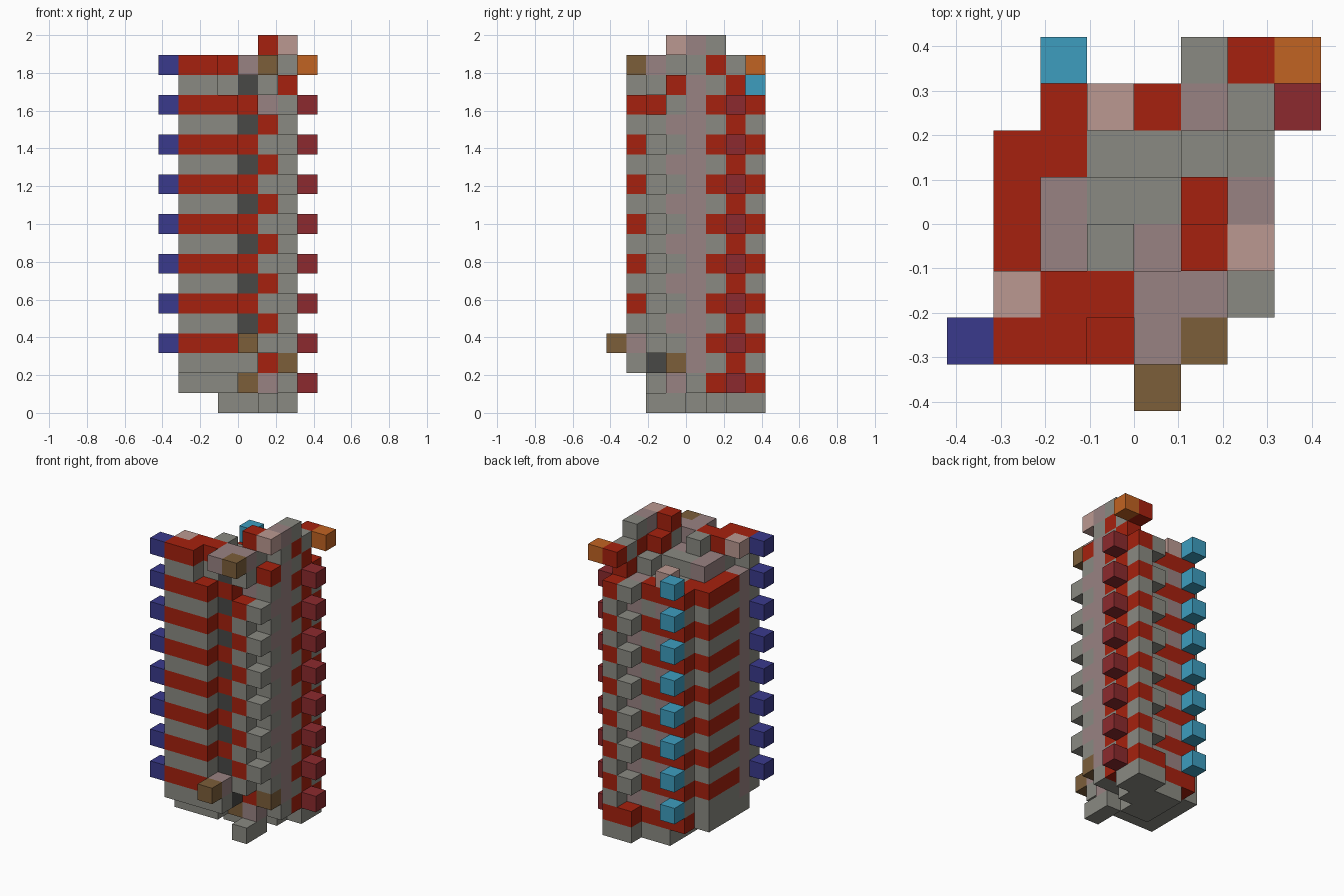
import bpy
import bmesh
from mathutils import Vector

if "Cube" in bpy.data.objects:
    bpy.data.objects.remove(bpy.data.objects["Cube"], do_unlink=True)

CELL = 2 / 19
HEX = {
    "gray": "8A8A82", "red": "A6210E", "mauve": "998282", "pink": "BB9991",
    "charcoal": "484846", "brown": "7C5E3A", "blue": "3A3A8C",
    "cyan": "3D9DBF", "orange": "C16322", "maroon": "8C2A2E",
}


def linear(code):
    vals = [int(code[n:n + 2], 16) / 255 for n in (0, 2, 4)]
    return [v / 12.92 if v < 0.04 else ((v + 0.055) / 1.055) ** 2.4 for v in vals] + [1]


MATS = {}
for label, code in HEX.items():
    mat = bpy.data.materials.new(label)
    mat.use_nodes = True
    mat.diffuse_color = linear(code)
    bsdf = mat.node_tree.nodes["Principled BSDF"]
    bsdf.inputs["Base Color"].default_value = linear(code)
    bsdf.inputs["Roughness"].default_value = 0.9
    MATS[label] = mat

grid = {}   # cell -> (part, colour)


def put(part, colour, *cells):
    for cell in cells:
        grid[cell] = (part, colour)


def column(part, i, j, low, high, odd, even, step=1):
    for k in range(low, high + 1, step):
        put(part, odd if k % 2 else even, (i, j, k))


# inner core
for i in (2, 3, 4):
    for j in (3, 4, 5):
        if i == 2 and j == 5:
            continue
        top = 15 if j == 5 else 16
        colour = "mauve" if i == 2 or (i, j) == (4, 3) else "gray"
        column("core", i, j, 1, top, colour, colour)
for j in (3, 4, 5):
    column("core", 5, j, 1, 17 if j < 5 else 16, "gray", "gray")
put("core", "mauve", (5, 3, 15), (5, 3, 1))
put("core", "red", (5, 4, 17), (5, 3, 2))
put("core", "brown", (4, 3, 1))

# striped front wall
for i in (1, 2, 3):
    column("front_wall", i, 1, 2, 15 if i == 3 else 17, "red", "gray")
    if i > 1:
        column("front_wall", i, 2, 2, 17, "red", "gray")
    put("front_wall", "gray", (i, 2, 1))
column("front_wall", 4, 2, 2, 16, "red", "charcoal")

# striped side wall
column("side_wall", 1, 2, 2, 15, "mauve", "mauve")
for j in (3, 4, 5):
    column("side_wall", 1, j, 2, 15, "red", "gray")
    put("side_wall", "gray", (1, j, 1))
column("side_wall", 2, 5, 1, 15, "red", "gray")

# striped back wall
column("back_wall", 2, 6, 1, 15, "red", "gray")
column("back_wall", 3, 6, 1, 15, "red", "mauve")
column("back_wall", 4, 6, 1, 15, "red", "gray")
column("back_wall", 5, 6, 1, 15, "mauve", "mauve")

# wall on the model's left
column("left_wall", 6, 3, 3, 15, "gray", "mauve")
column("left_wall", 6, 4, 1, 16, "mauve", "mauve")
put("left_wall", "gray", (6, 4, 1), (6, 4, 17))
column("left_wall", 6, 5, 1, 17, "red", "gray")
column("left_wall", 6, 6, 1, 16, "red", "red")
put("left_wall", "gray", (6, 6, 17))

# corner columns
column("front_corner", 5, 2, 3, 14, "gray", "red")
column("back_corner", 6, 7, 1, 15, "red", "gray")

# repeating studs
column("blue_studs", 0, 1, 3, 17, "blue", "blue", 2)
column("cyan_studs", 2, 7, 2, 16, "cyan", "cyan", 2)
column("maroon_studs", 7, 6, 1, 15, "maroon", "maroon", 2)
column("gray_front_studs", 6, 2, 4, 14, "gray", "gray", 2)
column("gray_back_studs", 5, 7, 3, 15, "gray", "gray", 2)

# base
put("base", "gray", (5, 2, 0), (5, 3, 0), (6, 6, 0), (6, 7, 0), (5, 7, 0),
    *[(i, j, 0) for i in (3, 4) for j in (4, 5, 6)], (5, 5, 0), (5, 6, 0))
put("base", "red", (5, 7, 1))

# lower details
put("lower_block", "brown", (4, 0, 3), (6, 3, 2))
put("lower_block", "mauve", (4, 1, 3))
put("lower_block", "gray", (4, 1, 2))

# crown
put("crown", "mauve", (4, 1, 17), (4, 2, 17), (5, 2, 17), (6, 4, 18))
put("crown", "gray", (5, 2, 16), (3, 3, 17), (6, 5, 18))
put("crown", "red", (6, 3, 16), (5, 3, 18), (6, 7, 17))
put("crown", "pink", (6, 3, 18), (1, 2, 17), (3, 6, 16))
put("crown", "brown", (5, 1, 17))
put("crown", "orange", (7, 7, 17))


def build(part):
    """Make the outer faces of one part."""
    cells = {c: v[1] for c, v in grid.items() if v[0] == part}
    names = sorted(set(cells.values()))
    bm = bmesh.new()
    for cell, colour in cells.items():
        centre = Vector(cell) + Vector((-3.5, -3.5, 0.5))
        for axis in range(3):
            for sign in (-1, 1):
                near = list(cell)
                near[axis] += sign
                if tuple(near) in grid:
                    continue
                n, u, v = Vector(), Vector(), Vector()
                n[axis] = sign / 2
                u[(axis + 1) % 3] = 0.5
                v[(axis + 2) % 3] = sign / 2
                corners = (-u - v, u - v, u + v, v - u)
                face = bm.faces.new([bm.verts.new((centre + n + c) * CELL) for c in corners])
                face.material_index = names.index(colour)
    bmesh.ops.remove_doubles(bm, verts=bm.verts, dist=CELL / 100)
    mesh = bpy.data.meshes.new(part)
    bm.to_mesh(mesh)
    bm.free()
    for label in names:
        mesh.materials.append(MATS[label])
    bpy.context.scene.collection.objects.link(bpy.data.objects.new(part, mesh))


for part in sorted({v[0] for v in grid.values()}):
    build(part)
